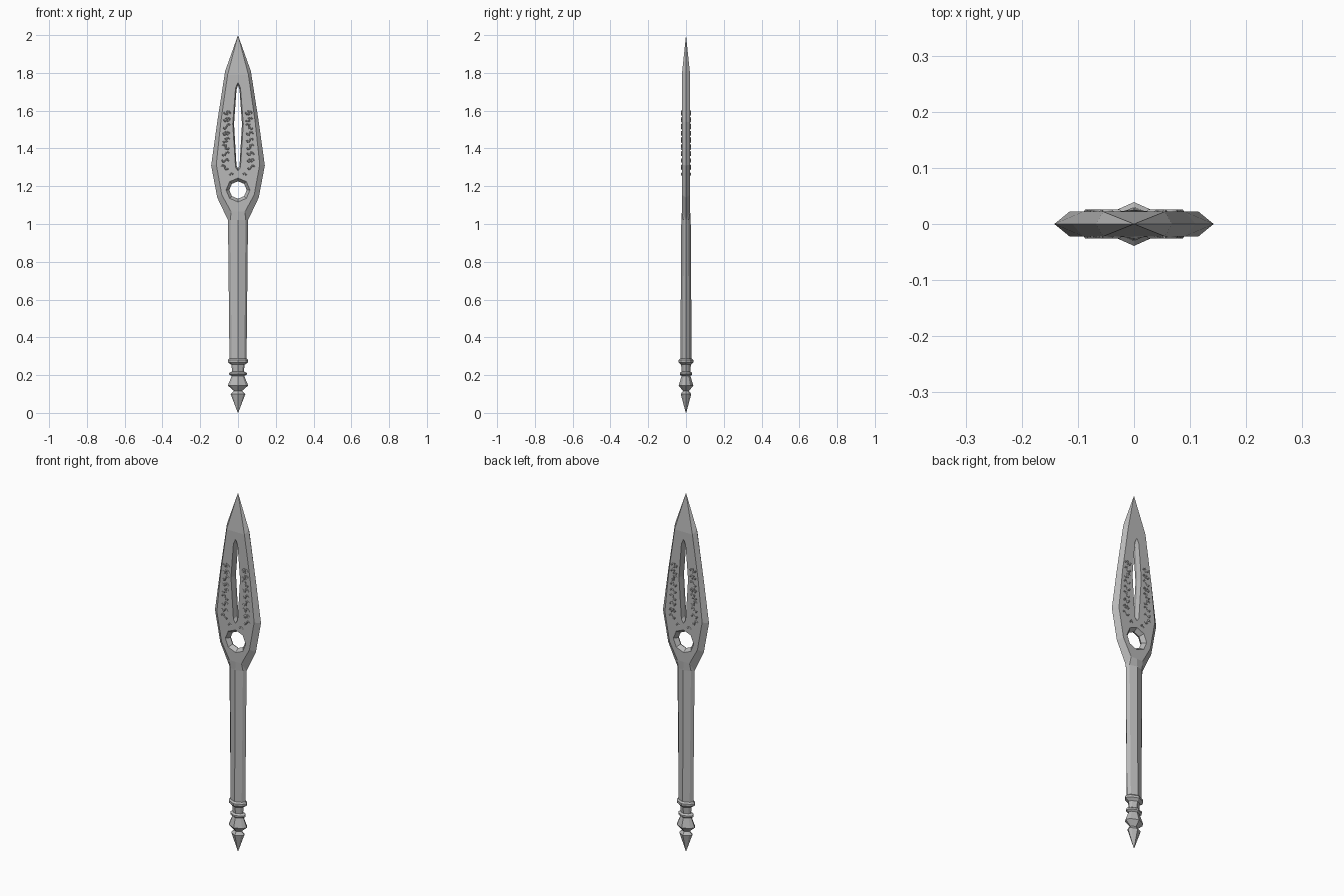
import bpy, bmesh, math, random

cube = bpy.data.objects.get("Cube")
if cube:
    bpy.data.objects.remove(cube, do_unlink=True)

steel = bpy.data.materials.new("grey_steel")
steel.use_nodes = True
GREY = (0.48, 0.48, 0.48, 1)
steel.diffuse_color = GREY
steel.node_tree.nodes["Principled BSDF"].inputs["Base Color"].default_value = GREY


def add_object(name, data):
    data.materials.append(steel)
    obj = bpy.data.objects.new(name, data)
    bpy.context.collection.objects.link(obj)
    return obj


def finish(name, bm):
    bmesh.ops.remove_doubles(bm, verts=bm.verts, dist=0.0004)
    bmesh.ops.recalc_face_normals(bm, faces=bm.faces)
    mesh = bpy.data.meshes.new(name)
    bm.to_mesh(mesh)
    bm.free()
    return add_object(name, mesh)


# Blade: one quarter described by rims, copied to all four quadrants
T = 0.022
edge_rim = [(0.053, 1.02), (0.11, 1.14), (0.142, 1.31), (0.11, 1.54), (0.068, 1.81)]
face_rim = [(0.037, 1.065), (0.086, 1.155), (0.115, 1.315), (0.091, 1.54), (0.055, 1.79)]
slot_face = [(0, 1.75), (0.013, 1.72), (0.028, 1.53), (0.013, 1.3), (0, 1.28)]
slot_mid = [(0, 1.735), (0.008, 1.71), (0.021, 1.53), (0.008, 1.31), (0, 1.295)]


def half_ring(r):
    return [(r * math.sin(a), 1.18 + r * math.cos(a))
            for a in (i * math.pi / 4 for i in range(5))]


hole_face, hole_mid = half_ring(0.063), half_ring(0.046)


def at(points, y):
    return [(x, y, z) for x, z in points]


def strip(a, b):
    return [[a[i], a[i + 1], b[i + 1], b[i]] for i in range(len(a) - 1)]


tip = (0, 0, 2)
outer, inner = at(edge_rim, 0), at(face_rim, T)
neck_mid, neck_side = (0, 0.025, 1.02), (0.04, 0.0135, 1.02)
quarter = [[(0, T, 1.065)] + inner + [(0, T, 1.79)] + at(slot_face + hole_face, T)]
quarter += strip(outer, inner)
quarter += strip(at(slot_face, T), at(slot_mid, 0))
quarter += strip(at(hole_face, T), at(hole_mid, 0))
quarter += [
    [inner[-1], (0, T, 1.79), tip],
    [outer[-1], inner[-1], tip],
    [neck_mid, neck_side, inner[0], (0, T, 1.065)],
    [neck_side, outer[0], inner[0]],
]

bm = bmesh.new()
for sx in (-1, 1):
    for sy in (-1, 1):
        for poly in quarter:
            bm.faces.new([bm.verts.new((sx * x, sy * y, z)) for x, y, z in poly])
finish("blade", bm)


# Handle and turned pommel: flattened eight-sided sections stacked in z
SECTION = [(1, 0), (0.75, 0.54), (0, 1), (-0.75, 0.54),
           (-1, 0), (-0.75, -0.54), (0, -1), (0.75, -0.54)]


def loft(name, rows):
    bm = bmesh.new()
    rings = [[bm.verts.new((rx * x, ry * y, z)) for x, y in SECTION] for z, rx, ry in rows]
    for a, b in zip(rings, rings[1:]):
        for i in range(len(SECTION)):
            j = (i + 1) % len(SECTION)
            bm.faces.new((a[i], a[j], b[j], b[i]))
    bm.faces.new(rings[0])
    bm.faces.new(rings[-1])
    return finish(name, bm)


loft("handle", [(0.27, 0.045, 0.03), (1.02, 0.053, 0.025)])
loft("pommel_collar", [(0.21, 0.03, 0.022), (0.255, 0.035, 0.026), (0.268, 0.054, 0.039),
                       (0.28, 0.054, 0.039), (0.288, 0.045, 0.03)])
loft("pommel_ring", [(0.195, 0.032, 0.023), (0.203, 0.047, 0.033),
                     (0.212, 0.047, 0.033), (0.22, 0.03, 0.022)])
loft("pommel_bead", [(0.115, 0.02, 0.015), (0.145, 0.054, 0.039), (0.2, 0.031, 0.022)])
loft("pommel_spike", [(0, 0.001, 0.001), (0.1, 0.039, 0.028), (0.12, 0.018, 0.013)])

# Raised ornamental squiggles either side of the slot, on both faces
random.seed(4)
curve = bpy.data.curves.new("blade_ornament", "CURVE")
curve.dimensions = "3D"
curve.bevel_depth = 0.0035
curve.bevel_resolution = 0
curve.use_fill_caps = True


def stroke(points):
    for y in (-T, T):
        spline = curve.splines.new("POLY")
        spline.points.add(len(points) - 1)
        for p, (x, z) in zip(spline.points, points):
            p.co = (x, y, z, 1)


for side in (-1, 1):
    for k in range(9):
        z = 1.3 + k * 0.036
        x = side * (0.069 - 0.0015 * k)
        bend = random.choice((-1, 1))
        lean = random.uniform(-0.5, 0.5)
        wave = []
        for i in range(7):
            t = i / 3 - 1
            wave.append((x + 0.018 * t, z + bend * 0.011 * math.sin(3 * t) + lean * 0.014 * t))
        stroke(wave)
        a = random.uniform(0.6, 2.4)
        dx, dz = 0.013 * math.cos(a), 0.013 * math.sin(a)
        stroke([(x - dx, z - dz), (x + dx, z + dz)])
    stroke([(side * 0.025, 1.262), (side * 0.036, 1.27), (side * 0.045, 1.258)])
add_object("blade_ornament", curve)
